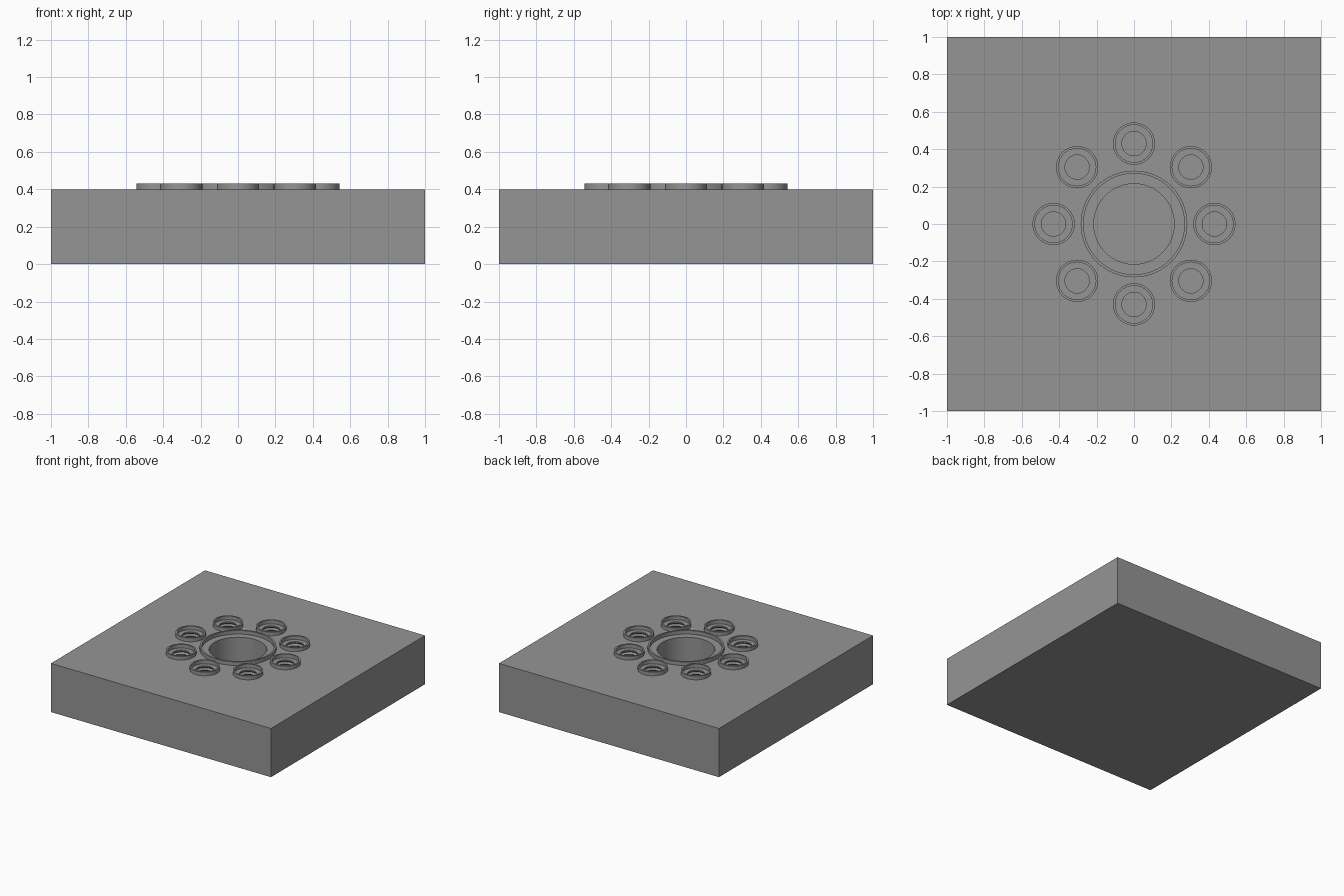
import bpy, bmesh, math

cube = bpy.data.objects.get("Cube")
if cube:
    bpy.data.objects.remove(cube, do_unlink=True)

TOP, LIP = 0.40, 0.43      # block top, collar top
HOLE_COUNT, CIRCLE_R = 8, 0.43

grey = bpy.data.materials.new("machined grey")
grey.use_nodes = True
grey.diffuse_color = (0.3, 0.3, 0.3, 1)
grey.node_tree.nodes["Principled BSDF"].inputs["Base Color"].default_value = grey.diffuse_color


def lathe(bm, profile, centre, sides, closed):
    """Spin (radius, height) points about a vertical axis at centre."""
    rings = []
    for r, z in profile:
        rings.append([bm.verts.new((centre[0] + r * math.cos(math.tau * i / sides),
                                    centre[1] + r * math.sin(math.tau * i / sides), z))
                      for i in range(sides)])
    pairs = list(zip(rings, rings[1:]))
    if closed:
        pairs.append((rings[-1], rings[0]))
    else:
        bm.faces.new(rings[0])
        bm.faces.new(rings[-1])
    for low, high in pairs:
        for i in range(sides):
            j = (i + 1) % sides
            bm.faces.new((low[i], low[j], high[j], high[i]))


def make_object(name, bm):
    bmesh.ops.recalc_face_normals(bm, faces=bm.faces)
    mesh = bpy.data.meshes.new(name)
    bm.to_mesh(mesh)
    bm.free()
    mesh.materials.append(grey)
    obj = bpy.data.objects.new(name, mesh)
    bpy.context.collection.objects.link(obj)
    return obj


def smooth(obj):
    bpy.ops.object.select_all(action="DESELECT")
    obj.select_set(True)
    bpy.context.view_layer.objects.active = obj
    bpy.ops.object.shade_smooth_by_angle(angle=math.radians(30))


def collar(name, inner, outer, centre, sides):
    bm = bmesh.new()
    base = TOP - 0.002
    lathe(bm, [(inner, base), (outer, base), (outer, LIP), (inner, LIP)], centre, sides, True)
    smooth(make_object(name, bm))


centres = [(CIRCLE_R * math.cos(math.tau * k / HOLE_COUNT),
            CIRCLE_R * math.sin(math.tau * k / HOLE_COUNT)) for k in range(HOLE_COUNT)]

# Block
bm = bmesh.new()
bmesh.ops.create_cube(bm, size=2)
for v in bm.verts:
    v.co.z = TOP if v.co.z > 0 else 0
block = make_object("block", bm)

# Bore and ribbed bolt holes, cut from the block
bm = bmesh.new()
lathe(bm, [(0.215, 0.1), (0.215, 0.5)], (0, 0), 64, False)
pitch, ribs, floor = 0.025, 10, 0.14
thread = [(0.065, floor)]
for n in range(ribs):
    z = floor + n * pitch
    thread += [(0.076, z + pitch / 2), (0.065, z + pitch)]
thread.append((0.065, 0.5))
for c in centres:
    lathe(bm, thread, c, 32, False)
cutter = make_object("hole_cutter", bm)
cutter.hide_render = True

cut = block.modifiers.new("holes", "BOOLEAN")
cut.operation, cut.solver, cut.object = "DIFFERENCE", "EXACT", cutter
bpy.context.view_layer.objects.active = block
bpy.ops.object.modifier_apply(modifier=cut.name)
bpy.data.objects.remove(cutter, do_unlink=True)
smooth(block)

# Raised collars
collar("bore_collar", 0.27, 0.285, (0, 0), 64)
for k, c in enumerate(centres):
    collar(f"bolt_collar_{k + 1}", 0.1, 0.113, c, 32)
